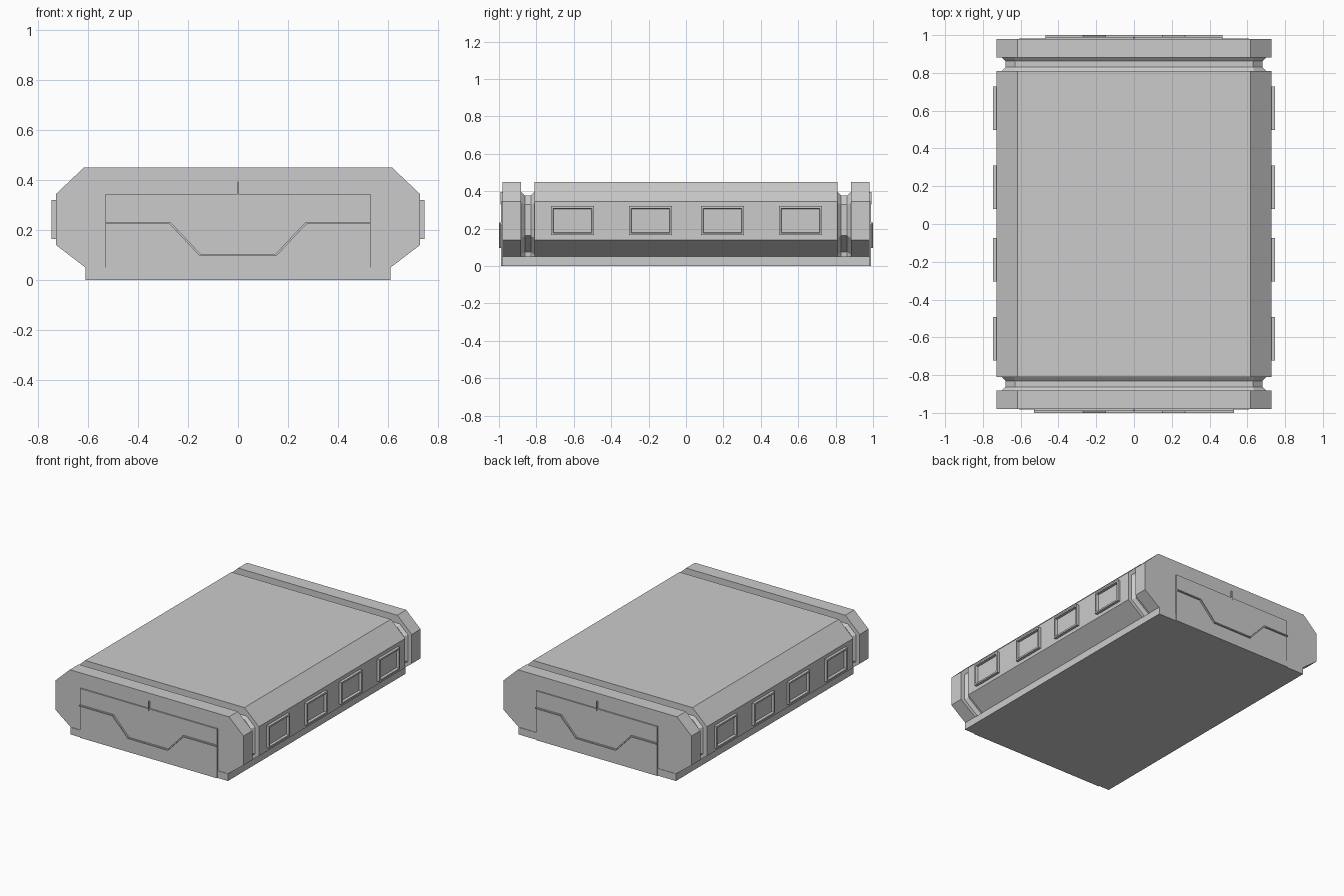
import bpy, bmesh

if "Cube" in bpy.data.objects:
    bpy.data.objects.remove(bpy.data.objects["Cube"])


def finish(name, bm):
    bmesh.ops.recalc_face_normals(bm, faces=bm.faces[:])
    me = bpy.data.meshes.new(name)
    bm.to_mesh(me)
    bm.free()
    ob = bpy.data.objects.new(name, me)
    bpy.context.collection.objects.link(ob)
    return ob


def loft(name, stations):
    """Skin a list of (y, closed xz profile) with capped ends."""
    bm = bmesh.new()
    rings = [[bm.verts.new((x, y, z)) for x, z in prof] for y, prof in stations]
    for a, b in zip(rings, rings[1:]):
        for i in range(len(a)):
            j = (i + 1) % len(a)
            bm.faces.new((a[i], a[j], b[j], b[i]))
    bm.faces.new(rings[0])
    bm.faces.new(rings[-1])
    return finish(name, bm)


def box(name, lo, hi):
    x0, x1, z0, z1 = lo[0], hi[0], lo[2], hi[2]
    prof = [(x0, z0), (x1, z0), (x1, z1), (x0, z1)]
    return loft(name, [(lo[1], prof), (hi[1], prof)])


def mirrored(half):
    return half + [(-x, z) for x, z in reversed(half)]


# Hull: eight-sided section with a bevelled groove near each end
outer = mirrored([(0.60, 0.02), (0.61, 0.05), (0.728, 0.14), (0.728, 0.345), (0.617, 0.45)])
lip = mirrored([(0.58, 0.02), (0.585, 0.06), (0.70, 0.15), (0.70, 0.335), (0.635, 0.395)])
floor = mirrored([(0.56, 0.02), (0.565, 0.075), (0.68, 0.162), (0.68, 0.328), (0.63, 0.378)])
half = [(0.81, outer), (0.811, lip), (0.83, floor), (0.862, floor),
        (0.881, lip), (0.882, outer), (0.98, outer)]
loft("hull", [(-y, p) for y, p in reversed(half)] + half)

# Base slab
box("base_slab", (-0.61, -0.983, 0), (0.61, 0.983, 0.05))

# End panels, stepped trim strips and centre ticks
for end, s, w in (("front", -1, 0.53), ("back", 1, 0.468)):
    def span(d0, d1):
        return sorted((s * d0, s * d1))
    y0, y1 = span(0.97, 0.989)
    box(end + "_panel", (-w, y0, 0), (w, y1, 0.345))
    y0, y1 = span(0.98, 1.0)
    top = [(-w, 0.232), (-0.27, 0.232), (-0.15, 0.105), (0.15, 0.105), (0.27, 0.232), (w, 0.232)]
    low = [(-w, 0.224), (-0.274, 0.224), (-0.154, 0.097), (0.154, 0.097), (0.274, 0.224), (w, 0.224)]
    strip = top + low[::-1]
    loft(end + "_trim", [(y0, strip), (y1, strip)])
    y0, y1 = span(0.97, 0.992)
    box(end + "_tick", (-0.003, y0, 0.33), (0.003, y1, 0.395))

# Side window frames with recessed panes
for side, s in (("left", -1), ("right", 1)):
    for i, y in enumerate((-0.607, -0.19, 0.195, 0.612)):
        x0, x1 = sorted((s * 0.71, s * 0.747))
        ob = box(f"{side}_window_{i + 1}", (x0, y - 0.115, 0.165), (x1, y + 0.115, 0.32))
        bm = bmesh.new()
        bm.from_mesh(ob.data)
        face = max(bm.faces, key=lambda f: s * f.calc_center_median().x)
        bmesh.ops.inset_individual(bm, faces=[face], thickness=0.016)
        bmesh.ops.inset_individual(bm, faces=[face], thickness=0.004)
        bmesh.ops.translate(bm, verts=face.verts[:], vec=(-s * 0.017, 0, 0))
        bm.to_mesh(ob.data)
        bm.free()
